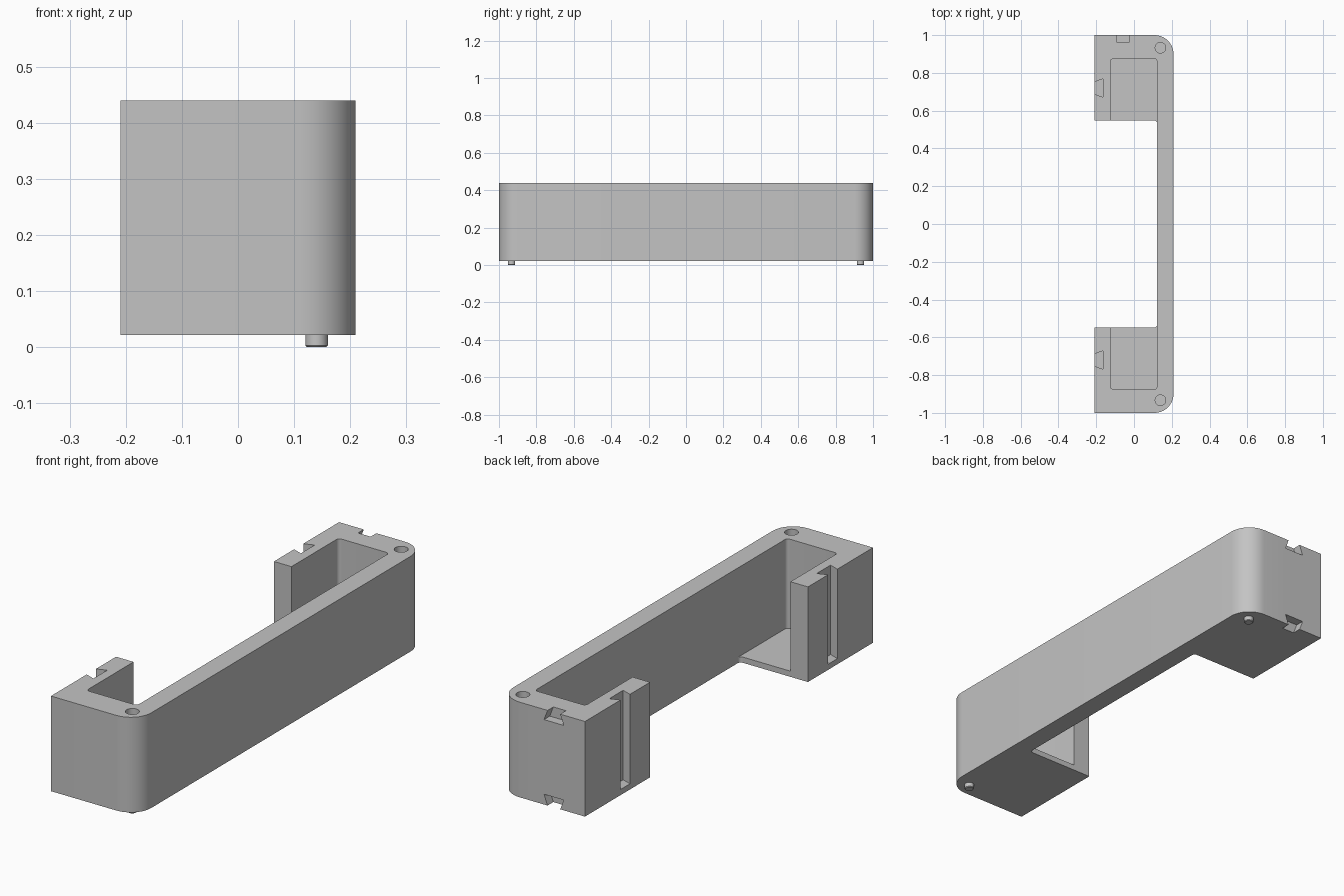
import bpy
import bmesh
from math import sin, cos, pi, radians
from mathutils import Vector

cube = bpy.data.objects.get("Cube")
if cube:
    bpy.data.objects.remove(cube, do_unlink=True)

grey = bpy.data.materials.new("matt_grey")
grey.use_nodes = True
colour = (0.55, 0.55, 0.55, 1)
grey.diffuse_color = colour
grey.node_tree.nodes["Principled BSDF"].inputs["Base Color"].default_value = colour

BASE, TOP, FLOOR = 0.022, 0.44, 0.047
HALF_W, WALL, PIN_X, PIN_Y = 0.209, 0.122, 0.14, 0.933


def rounded(corners, steps=10):
    """Outline from (x, y, radius) corners, with each right angle rounded."""
    out = []
    for i, (x, y, r) in enumerate(corners):
        p = Vector((x, y))
        if not r:
            out.append(p)
            continue
        a = (Vector(corners[i - 1][:2]) - p).normalized()
        b = (Vector(corners[(i + 1) % len(corners)][:2]) - p).normalized()
        for k in range(steps + 1):
            t = k / steps * pi / 2
            out.append(p + r * (a * (1 - sin(t)) + b * (1 - cos(t))))
    return out


def prism(name, outline, start, end, axis="z"):
    """Extrude an outline along z, or an x-z outline along y."""
    bm = bmesh.new()
    place = (lambda p, h: (p[0], p[1], h)) if axis == "z" else (lambda p, h: (p[0], h, p[1]))
    face = bm.faces.new([bm.verts.new(place(p, start)) for p in outline])
    moved = bmesh.ops.extrude_face_region(bm, geom=[face])["geom"]
    shift = Vector(place((0, 0), end - start))
    bmesh.ops.translate(bm, vec=shift, verts=[v for v in moved if isinstance(v, bmesh.types.BMVert)])
    bmesh.ops.recalc_face_normals(bm, faces=bm.faces)
    mesh = bpy.data.meshes.new(name)
    bm.to_mesh(mesh)
    bm.free()
    mesh.materials.append(grey)
    obj = bpy.data.objects.new(name, mesh)
    bpy.context.collection.objects.link(obj)
    return obj


def circle(x, y, r, n=32):
    return [(x + r * cos(2 * pi * k / n), y + r * sin(2 * pi * k / n)) for k in range(n)]


def select(obj):
    bpy.ops.object.select_all(action="DESELECT")
    obj.select_set(True)
    bpy.context.view_layer.objects.active = obj


# C-shaped body: long bar with a block at each end
body = prism("bracket_body", rounded([
    (-HALF_W, -1, 0), (HALF_W, -1, 0.1), (HALF_W, 1, 0.1), (-HALF_W, 1, 0),
    (-HALF_W, 0.548, 0), (WALL, 0.548, 0.015), (WALL, -0.548, 0.015), (-HALF_W, -0.548, 0),
]), BASE, TOP)

# Pocket running through both blocks, leaving a thin floor
cutters = [prism("pocket_cutter", rounded([
    (-0.124, -0.875, 0.015), (WALL, -0.875, 0.015), (WALL, 0.875, 0.015), (-0.124, 0.875, 0.015),
]), FLOOR, TOP + 0.1)]

# Dovetail slots in the side walls and round sockets in the top
for s in (-1, 1):
    y = s * 0.72
    cutters.append(prism("slot_cutter", [
        (-HALF_W - 0.02, y - 0.025), (-0.165, y - 0.048),
        (-0.165, y + 0.048), (-HALF_W - 0.02, y + 0.025)], FLOOR, TOP + 0.1))
    cutters.append(prism("socket_cutter", circle(PIN_X, s * PIN_Y, 0.028), TOP - 0.03, TOP + 0.1))

# Dovetail notches at the top and bottom of the back end
for edge, d in ((TOP, -1), (BASE, 1)):
    cutters.append(prism("notch_cutter", [
        (-0.081, edge - d * 0.02), (-0.106, edge + d * 0.045),
        (-0.01, edge + d * 0.045), (-0.035, edge - d * 0.02)], 0.96, 1.1, "y"))

for cutter in cutters:
    mod = body.modifiers.new("cut", "BOOLEAN")
    mod.operation, mod.solver, mod.object = "DIFFERENCE", "EXACT", cutter
    select(body)
    bpy.ops.object.modifier_apply(modifier=mod.name)
    bpy.data.objects.remove(cutter, do_unlink=True)
select(body)
bpy.ops.object.shade_smooth_by_angle(angle=radians(30))

# Locating pins under the outer corners
for s, side in ((-1, "front"), (1, "back")):
    pin = prism(side + "_pin", circle(PIN_X, s * PIN_Y, 0.02), 0, BASE + 0.005)
    bevel = pin.modifiers.new("chamfer", "BEVEL")
    bevel.width, bevel.segments = 0.003, 1
    bevel.limit_method, bevel.angle_limit = "ANGLE", radians(60)
    select(pin)
    bpy.ops.object.modifier_apply(modifier=bevel.name)
    bpy.ops.object.shade_smooth_by_angle(angle=radians(30))
